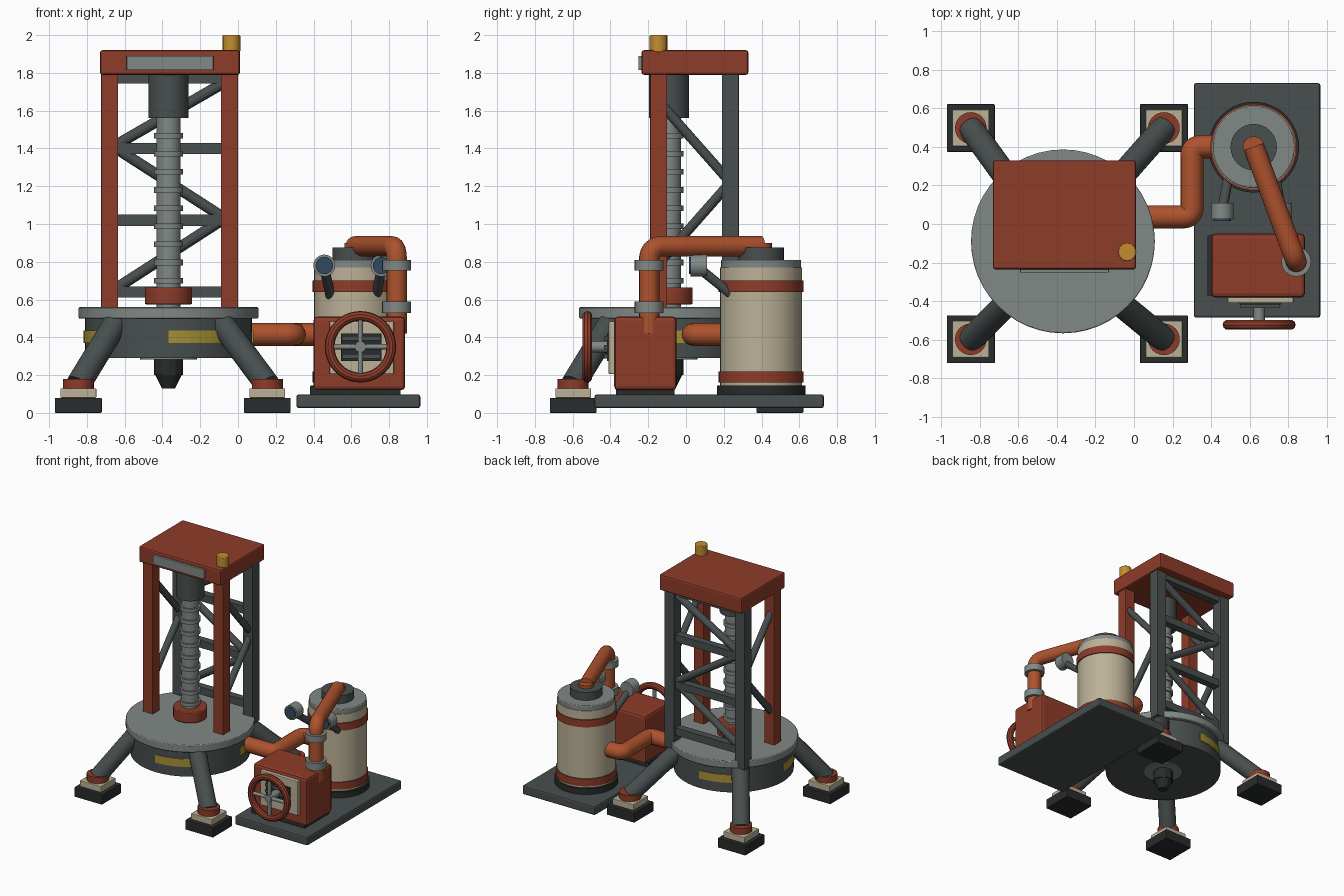
import bpy, bmesh
from math import radians, sin, cos, pi
from mathutils import Vector

if "Cube" in bpy.data.objects:
    bpy.data.objects.remove(bpy.data.objects["Cube"])

COL = dict(red=(.27, .045, .022), orange=(.42, .085, .027), dark=(.065, .078, .077),
           black=(.022, .025, .025), grey=(.22, .25, .24), beige=(.50, .44, .31),
           yellow=(.38, .28, .035), gold=(.55, .27, .03), blue=(.03, .07, .12))
MATS = {}
for k, c in COL.items():
    MATS[k] = bpy.data.materials.new(k)
    MATS[k].diffuse_color = (*c, 1)


def finish(name, bm, col, bevel=0, smooth=False):
    bmesh.ops.recalc_face_normals(bm, faces=bm.faces)
    me = bpy.data.meshes.new(name)
    bm.to_mesh(me)
    bm.free()
    ob = bpy.data.objects.new(name, me)
    bpy.context.collection.objects.link(ob)
    me.materials.append(MATS[col])
    if bevel:
        m = ob.modifiers.new("bevel", 'BEVEL')
        m.width, m.segments = bevel, 2
    if smooth:
        bpy.ops.object.select_all(action='DESELECT')
        ob.select_set(True)
        bpy.context.view_layer.objects.active = ob
        bpy.ops.object.shade_smooth_by_angle(angle=radians(35))
    return ob


def box(name, x, y, z, col, bevel=0):
    bm = bmesh.new()
    bmesh.ops.create_cube(bm, size=1)
    for v in bm.verts:
        v.co = [(a[0] + a[1]) / 2 + c * (a[1] - a[0]) for a, c in zip((x, y, z), v.co)]
    return finish(name, bm, col, bevel)


def rod(name, p, q, r, col, r2=None, n=40, bevel=0):
    """Cylinder or cone from p to q."""
    p, q = Vector(p), Vector(q)
    bm = bmesh.new()
    bmesh.ops.create_cone(bm, cap_ends=True, segments=n, radius1=r,
                          radius2=r if r2 is None else r2, depth=(q - p).length)
    rot = Vector((0, 0, 1)).rotation_difference(q - p)
    for v in bm.verts:
        v.co = rot @ v.co + (p + q) / 2
    return finish(name, bm, col, bevel, n > 12)


def disc(name, c, r, z0, z1, col, r2=None, n=40, bevel=0):
    return rod(name, (*c, z0), (*c, z1), r, col, r2, n, bevel)


def pipe(name, pts, r, col, fillet):
    """Round tube along a path with rounded elbows."""
    P = [Vector(p) for p in pts]
    path = [P[0]]
    for a, b, c in zip(P, P[1:], P[2:]):
        s, e = b + (a - b).normalized() * fillet, b + (c - b).normalized() * fillet
        path += [s.lerp(b, t).lerp(b.lerp(e, t), t) for t in [i / 8 for i in range(9)]]
    path.append(P[-1])
    cu = bpy.data.curves.new(name, 'CURVE')
    cu.dimensions, cu.bevel_depth, cu.bevel_resolution, cu.use_fill_caps = '3D', r, 6, True
    sp = cu.splines.new('POLY')
    sp.points.add(len(path) - 1)
    for s, p in zip(sp.points, path):
        s.co = (*p, 1)
    cu.materials.append(MATS[col])
    ob = bpy.data.objects.new(name, cu)
    bpy.context.collection.objects.link(ob)
    return ob


# Round base
C = (-.368, -.09)
disc("base_drum", C, .443, .29, .50, "dark", n=48)
disc("base_deck", C, .476, .50, .56, "grey", n=48, bevel=.006)
disc("drill_opening_ring", C, .15, .283, .30, "grey")

# Yellow hazard plates wrapped on the drum
for k in range(4):
    bm = bmesh.new()
    rows = []
    for i in range(9):
        a = radians(90 * k + 5 * i)
        rows.append([bm.verts.new((C[0] + r * cos(a), C[1] + r * sin(a), z))
                     for r, z in ((.435, .37), (.449, .37), (.449, .435), (.435, .435))])
    for s, t in zip(rows, rows[1:]):
        for j in range(4):
            bm.faces.new((s[j], s[(j + 1) % 4], t[(j + 1) % 4], t[j]))
    bm.faces.new(rows[0])
    bm.faces.new(rows[-1])
    finish(f"hazard_plate_{k}", bm, "yellow")

# Four splayed legs and stacked feet
for sx in (-1, 1):
    for sy in (-1, 1):
        x, y = -.345 + sx * .5, -.05 + sy * .547
        n = f"{'left' if sx < 0 else 'right'}_{'front' if sy < 0 else 'back'}"
        box(n + "_foot_pad", (x - .124, x + .124), (y - .124, y + .124), (0, .08), "black", .005)
        box(n + "_foot_block", (x - .095, x + .095), (y - .095, y + .095), (.08, .13), "beige", .005)
        disc(n + "_ankle", (x, y), .082, .13, .18, "red", n=24)
        rod(n + "_leg", (x, y, .15), (C[0] + sx * .27, C[1] + sy * .30, .49), .066, "dark", n=24)

# Tower posts and head
for x, s in ((-.68, "left"), (-.045, "right")):
    box(f"{s}_front_post", (x - .045, x + .045), (-.19, -.10), (.55, 1.80), "red", .004)
    box(f"{s}_back_post", (x - .045, x + .045), (.19, .28), (.50, 1.80), "dark", .004)
    for i, (a, b) in enumerate((((-.145, 1.65), (.235, 1.22)), ((.235, 1.22), (-.145, .79)))):
        rod(f"{s}_side_brace_{i}", (x, *a), (x, *b), .026, "dark", n=12)
box("tower_head", (-.73, .01), (-.235, .33), (1.79, 1.92), "red", .012)
box("head_panel", (-.59, -.13), (-.252, -.22), (1.815, 1.89), "grey", .004)
disc("beacon", (-.035, -.145), .047, 1.91, 2.0, "gold", n=16, bevel=.005)

# Back lattice
for i, z in enumerate((.64, 1.02, 1.40, 1.775)):
    box(f"back_crossbar_{i}", (-.66, -.06), (.205, .265), (z - .03, z + .03), "dark")
zig = [(-.07, 1.75), (-.66, 1.41), (-.07, 1.03), (-.66, .65)]
for i, (a, b) in enumerate(zip(zig, zig[1:])):
    rod(f"back_diagonal_{i}", (a[0], .235, a[1]), (b[0], .235, b[1]), .029, "dark", n=12)

# Drill string
disc("drill_motor", C, .105, 1.56, 1.80, "dark", n=24)
disc("drill_shaft", C, .064, .25, 1.58, "grey", n=24)
for i in range(9):
    z = .70 + i * .096
    disc(f"shaft_ring_{i}", C, .077, z - .015, z + .015, "grey", n=24)
disc("drill_collar", C, .125, .575, .665, "red", bevel=.006)
disc("drill_bit", C, .076, .20, .29, "black", n=12)
disc("drill_tip", C, .035, .13, .20, "black", r2=.07, n=12)

# Skid plate
box("skid_plate", (.31, .965), (-.485, .73), (.025, .098), "dark", .012)

# Tank
T = (.62, .398)
disc("tank_foot_ring", T, .235, .09, .145, "black", n=48)
disc("tank_body", T, .217, .14, .77, "beige", n=48)
for z0, z1, s in ((.16, .22, "lower"), (.64, .70, "upper")):
    disc(f"{s}_tank_band", T, .225, z0, z1, "red", n=48)
disc("tank_lid", T, .212, .76, .81, "grey", n=48, bevel=.006)
disc("tank_cap", T, .12, .80, .875, "dark", n=32)

# Gauges on angled stems
for s, x in (("left", .457), ("right", .76)):
    rod(f"{s}_gauge_stem", (x, .07, .765), (x + (.62 - x) * .2, .25, .62), .026, "dark", n=12)
    rod(f"{s}_gauge_case", (x, .025, .78), (x, .11, .78), .058, "grey", n=24)
    rod(f"{s}_gauge_face", (x, .016, .78), (x, .03, .78), .046, "blue", n=24)

# Engine housing with louvred front
box("engine_foot", (.38, .86), (-.37, -.06), (.09, .14), "black")
box("engine_housing", (.40, .885), (-.38, -.05), (.12, .51), "red", .02)
box("engine_panel", (.485, .825), (-.41, -.37), (.205, .485), "beige", .006)
box("vent_recess", (.545, .76), (-.418, -.40), (.275, .42), "black")
for i in range(3):
    z = .30 + i * .047
    box(f"vent_louvre_{i}", (.55, .755), (-.435, -.41), (z - .012, z + .012), "dark")

# Hand wheel
W = Vector((.648, -.522, .35))
bm = bmesh.new()
N, M = 40, 10
ring = [[bm.verts.new(W + Vector((cos(a) * (.163 + .026 * cos(b)), .026 * sin(b),
                                  sin(a) * (.163 + .026 * cos(b)))))
         for b in (2 * pi * j / M for j in range(M))] for a in (2 * pi * i / N for i in range(N))]
for i in range(N):
    for j in range(M):
        bm.faces.new((ring[i][j], ring[i][(j + 1) % M],
                      ring[(i + 1) % N][(j + 1) % M], ring[(i + 1) % N][j]))
finish("wheel_rim", bm, "red", smooth=True)
for s, d in (("horizontal", Vector((.16, 0, 0))), ("vertical", Vector((0, 0, .16)))):
    rod(f"wheel_{s}_spoke", W - d, W + d, .014, "grey", n=12)
rod("wheel_axle", W + Vector((0, -.02, 0)), (W.x, -.40, W.z), .03, "grey", n=16)

# Pipework
pipe("exhaust_pipe", [(.62, .40, .86), (.62, .40, .882), (.84, -.195, .882), (.84, -.195, .42)][1:],
     .054, "orange", .075)
disc("exhaust_tank_joint", T, .056, .84, .90, "orange", n=24)
for z0, z1, s in ((.53, .59, "lower"), (.755, .81, "upper")):
    disc(f"{s}_exhaust_flange", (.84, -.195), .077, z0, z1, "grey", n=24)
pipe("feed_pipe", [(0, .037, .415), (.30, .037, .415), (.30, .40, .415), (.45, .40, .415)],
     .06, "orange", .05)

for m in bpy.data.materials:
    if m.users and not m.is_grease_pencil:
        m.use_nodes = True
        m.node_tree.nodes["Principled BSDF"].inputs["Base Color"].default_value = m.diffuse_color
